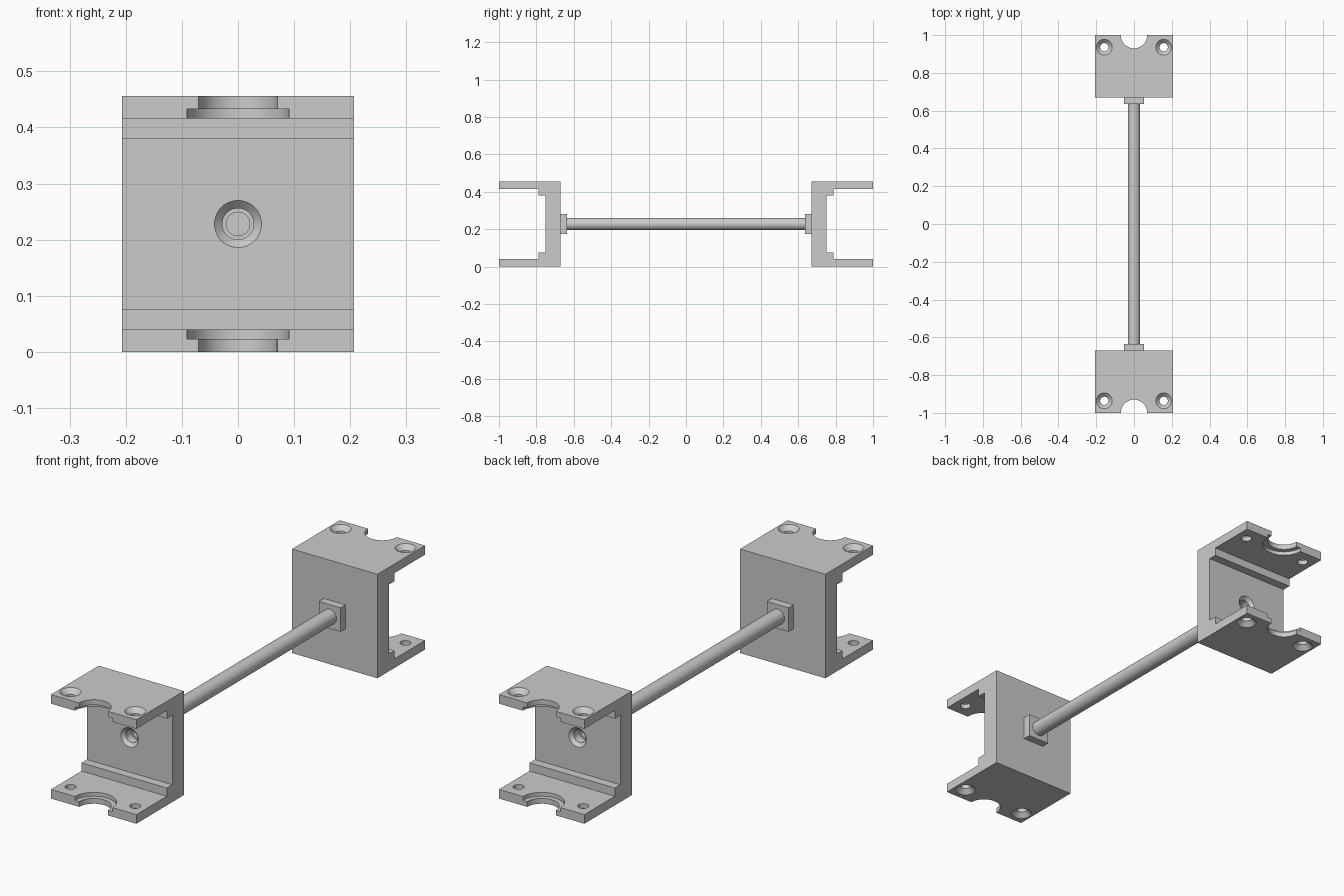
import bpy, bmesh, math
from mathutils import Matrix, Vector

cube = bpy.data.objects.get("Cube")
if cube:
    bpy.data.objects.remove(cube, do_unlink=True)

grey = bpy.data.materials.new("plain_grey")
grey.use_nodes = True
colour = (0.6, 0.6, 0.6, 1)
grey.diffuse_color = colour
grey.node_tree.nodes["Principled BSDF"].inputs["Base Color"].default_value = colour

HALF_W, HEIGHT = 0.207, 0.456
AXIS_Z = HEIGHT / 2
WALL_OUT, WALL_IN, STEP = 0.67, 0.751, 0.789
FLANGE, STEP_H = 0.04, 0.076


def add_object(name, bm):
    bmesh.ops.remove_doubles(bm, verts=bm.verts, dist=1e-5)
    bmesh.ops.recalc_face_normals(bm, faces=bm.faces)
    mesh = bpy.data.meshes.new(name)
    bm.to_mesh(mesh)
    bm.free()
    mesh.materials.append(grey)
    obj = bpy.data.objects.new(name, mesh)
    bpy.context.collection.objects.link(obj)
    return obj


def lathe(bm, profile, origin, axis, steps=48):
    """Revolve (radius, height) points about an axis through origin."""
    turn = Vector((0, 0, 1)).rotation_difference(Vector(axis)).to_matrix().to_4x4()
    place = Matrix.Translation(origin) @ turn
    points = [(0, profile[0][1])] + profile + [(0, profile[-1][1])]
    verts = [bm.verts.new(place @ Vector((r, 0, h))) for r, h in points]
    edges = [bm.edges.new(pair) for pair in zip(verts, verts[1:])]
    bmesh.ops.spin(bm, geom=verts + edges, cent=origin, axis=Vector(axis),
                   angle=math.tau, steps=steps, use_merge=False)


def smooth(obj):
    bpy.ops.object.select_all(action='DESELECT')
    obj.select_set(True)
    bpy.context.view_layer.objects.active = obj
    bpy.ops.object.shade_smooth_by_angle(angle=math.radians(30))


def bracket(name, side):
    # C-shaped body: upper half profile mirrored to the lower half
    upper = [(WALL_IN, HEIGHT - STEP_H), (STEP, HEIGHT - STEP_H),
             (STEP, HEIGHT - FLANGE), (1, HEIGHT - FLANGE),
             (1, HEIGHT), (WALL_OUT, HEIGHT)]
    outline = upper + [(y, HEIGHT - z) for y, z in reversed(upper)]
    bm = bmesh.new()
    face = bm.faces.new([bm.verts.new((-HALF_W, side * y, z)) for y, z in outline])
    ext = bmesh.ops.extrude_face_region(bm, geom=[face])
    bmesh.ops.translate(bm, vec=(2 * HALF_W, 0, 0),
                        verts=[v for v in ext["geom"] if isinstance(v, bmesh.types.BMVert)])
    body = add_object(name, bm)

    # Cutter: stepped notches, countersunk screw holes and rod hole
    bm = bmesh.new()
    for z, up in ((HEIGHT, 1), (0, -1)):
        lathe(bm, [(0.07, 0.01), (0.07, -0.023), (0.091, -0.023), (0.091, -0.05)],
              Vector((0, side, z)), (0, 0, up))
        for x in (-0.157, 0.157):
            lathe(bm, [(0.052, 0.01), (0.022, -0.02), (0.022, -0.06)],
                  Vector((x, side * 0.936, z)), (0, 0, up))
    lathe(bm, [(0.052, 0.01), (0.028, -0.014), (0.028, -0.1)],
          Vector((0, side * WALL_IN, AXIS_Z)), (0, side, 0))
    cutter = add_object(name + "_cutter", bm)
    cutter.hide_render = True

    mod = body.modifiers.new("holes", 'BOOLEAN')
    mod.operation, mod.solver, mod.object = 'DIFFERENCE', 'EXACT', cutter
    bpy.context.view_layer.update()
    cut = bpy.data.meshes.new_from_object(
        body.evaluated_get(bpy.context.evaluated_depsgraph_get()))
    body.modifiers.clear()
    body.data = cut
    bpy.data.objects.remove(cutter, do_unlink=True)
    smooth(body)

    # Square collar where the rod meets the bracket
    bm = bmesh.new()
    bmesh.ops.create_cube(bm, size=1)
    bmesh.ops.scale(bm, vec=(0.105, 0.035, 0.105), verts=bm.verts)
    bmesh.ops.translate(bm, vec=(0, side * 0.6525, AXIS_Z), verts=bm.verts)
    add_object(name + "_collar", bm)


bracket("front_bracket", -1)
bracket("back_bracket", 1)

# Connecting rod with a blind bore in each end
end = [(0.021, 0.64), (0.021, 0.7), (0.033, 0.7)]
bm = bmesh.new()
lathe(bm, end + [(r, -h) for r, h in reversed(end)],
      Vector((0, 0, AXIS_Z)), (0, 1, 0))
smooth(add_object("connecting_rod", bm))
